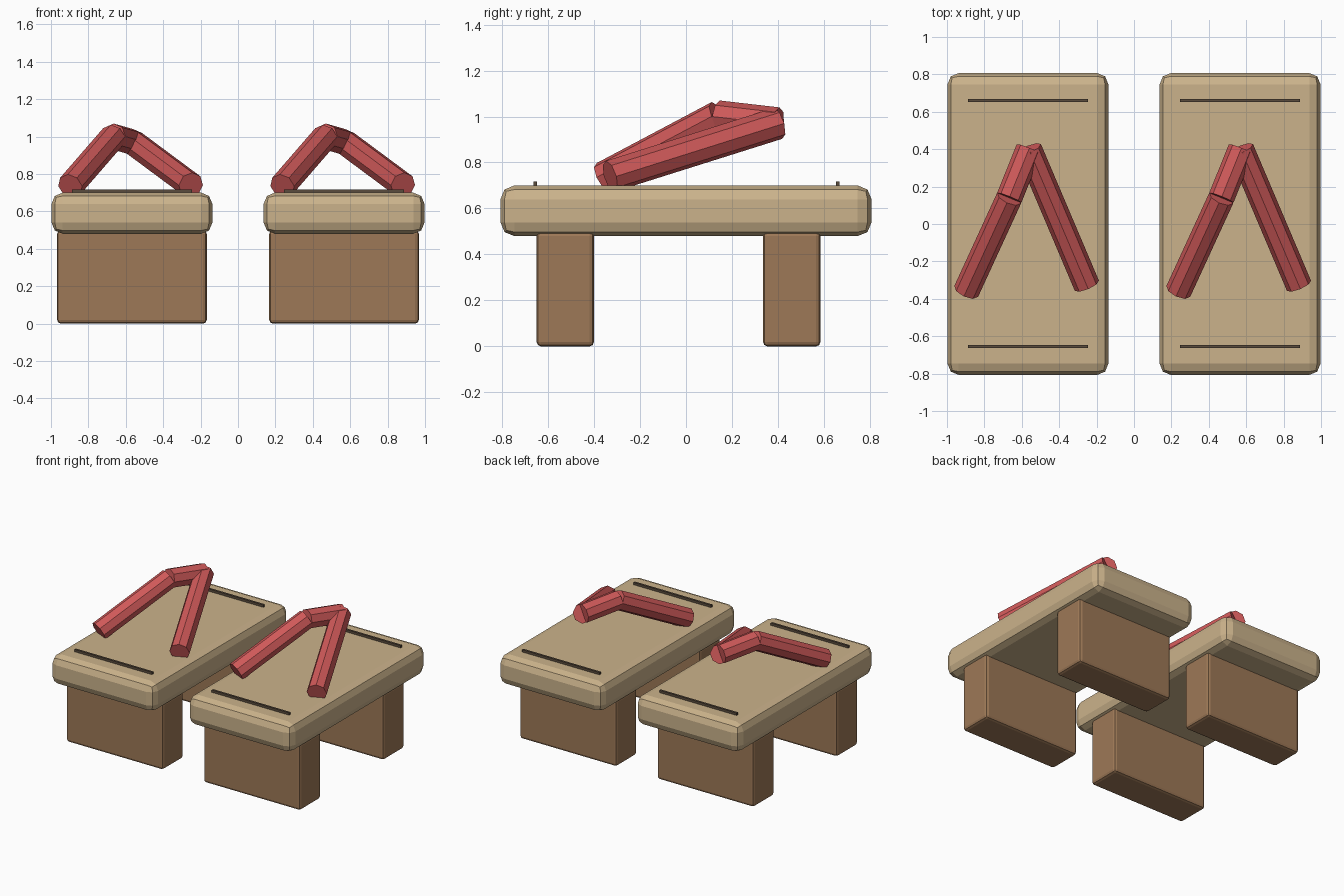
import bpy
from mathutils import Vector

if "Cube" in bpy.data.objects:
    bpy.data.objects.remove(bpy.data.objects["Cube"])


def material(name, rgb):
    m = bpy.data.materials.new(name)
    m.diffuse_color = (*rgb, 1)
    m.use_nodes = True
    m.node_tree.nodes["Principled BSDF"].inputs["Base Color"].default_value = m.diffuse_color
    return m


PALE = material("pale wood", (0.60, 0.45, 0.26))
BROWN = material("brown wood", (0.34, 0.19, 0.095))
DARK = material("dark groove", (0.10, 0.07, 0.045))
RED = material("red cord", (0.62, 0.10, 0.10))


def box(name, lo, hi, mat, bevel=0):
    lo, hi = Vector(lo), Vector(hi)
    bpy.ops.mesh.primitive_cube_add(size=1, location=(lo + hi) / 2)
    ob = bpy.context.object
    ob.name = name
    ob.scale = hi - lo
    bpy.ops.object.transform_apply(location=False, rotation=False, scale=True)
    ob.data.materials.append(mat)
    if bevel:
        mod = ob.modifiers.new("rounded edges", 'BEVEL')
        mod.width, mod.segments = bevel, 2
    return ob


def rod(name, a, b, radius=0.07):
    a, b = Vector(a), Vector(b)
    d = b - a
    bpy.ops.mesh.primitive_cylinder_add(vertices=8, radius=radius, depth=d.length,
                                        location=(a + b) / 2,
                                        rotation=d.to_track_quat('Z', 'Y').to_euler())
    ob = bpy.context.object
    ob.name = name
    ob.data.materials.append(RED)


# Two identical sandals side by side
for side, x in (("left", -0.567), ("right", 0.567)):
    # sole board
    box(side + "_sole", (x - 0.43, -0.807, 0.48), (x + 0.43, 0.807, 0.70), PALE, 0.06)

    # support blocks under the sole
    for part, y in (("front", -0.525), ("back", 0.46)):
        box(f"{side}_{part}_block", (x - 0.40, y - 0.125, 0), (x + 0.40, y + 0.125, 0.50), BROWN, 0.02)

    # thin dark strips on the sole
    for part, y in (("front", -0.655), ("back", 0.66)):
        box(f"{side}_{part}_strip", (x - 0.32, y - 0.008, 0.69), (x + 0.32, y + 0.008, 0.718), DARK)

    # thong strap from straight cord pieces
    a, b = (x - 0.33, -0.36, 0.735), (x - 0.10, 0.14, 1.00)
    c, d = (x + 0.005, 0.40, 0.97), (x + 0.315, -0.33, 0.74)
    rod(side + "_strap_outer", a, b)
    rod(side + "_strap_bridge", b, c)
    rod(side + "_strap_inner", c, d)
